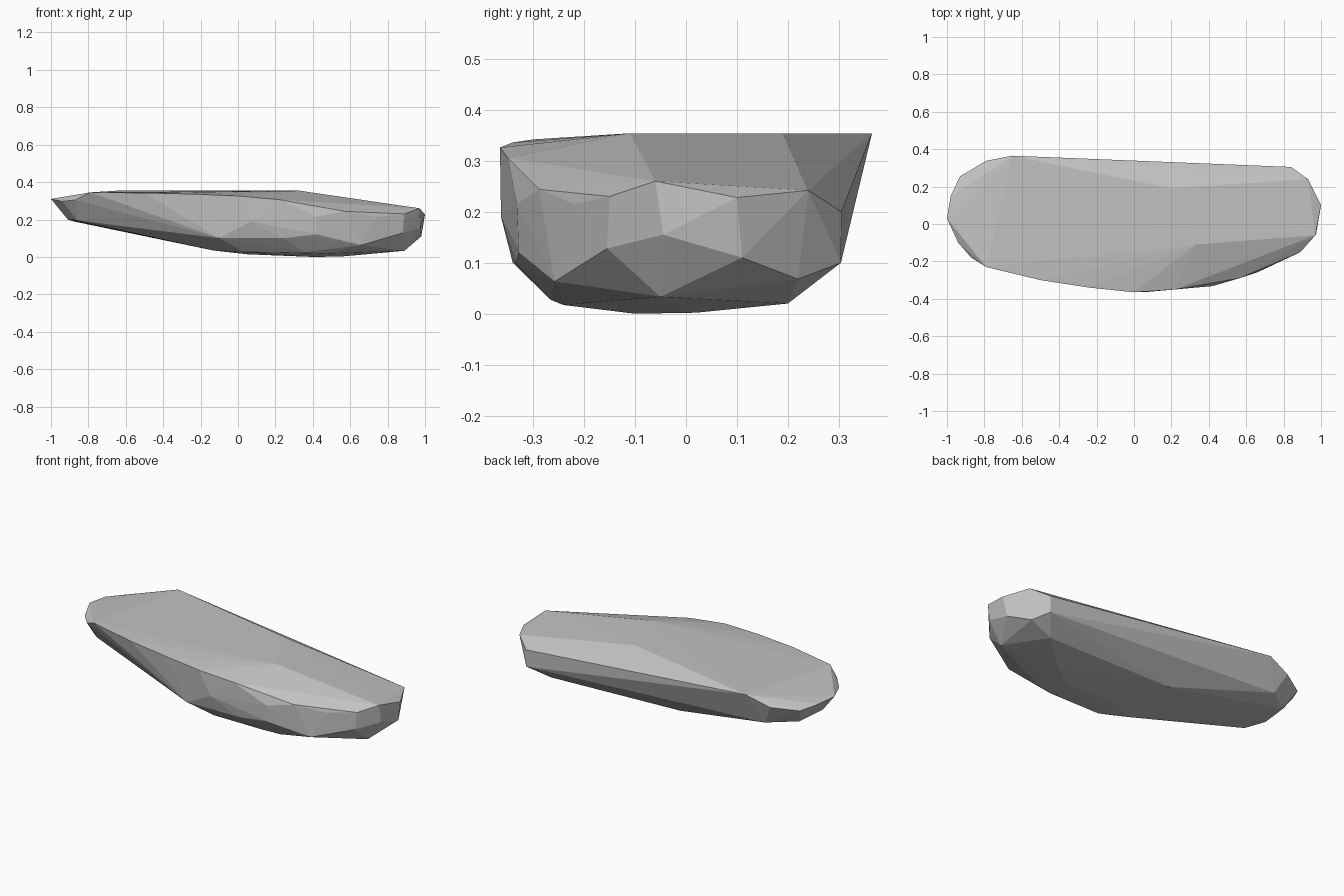
import bpy
import bmesh

# Remove the default cube
default_cube = bpy.data.objects.get("Cube")
if default_cube:
    bpy.data.objects.remove(default_cube, do_unlink=True)


def make_material(name, colour):
    material = bpy.data.materials.new(name)
    material.use_nodes = True
    material.diffuse_color = colour
    material.node_tree.nodes["Principled BSDF"].inputs["Base Color"].default_value = colour
    return material


def faceted_stone(name, corner_groups, material):
    """Wrap flat facets tightly around groups of chiselled corners."""
    bm = bmesh.new()
    for group in corner_groups:
        for corner in group:
            bm.verts.new(corner)
    hull = bmesh.ops.convex_hull(bm, input=bm.verts)
    unused = {v for v in hull["geom_interior"] + hull["geom_unused"]
              if isinstance(v, bmesh.types.BMVert)}
    bmesh.ops.delete(bm, geom=list(unused), context="VERTS")
    bmesh.ops.recalc_face_normals(bm, faces=bm.faces)

    mesh = bpy.data.meshes.new(name)
    bm.to_mesh(mesh)
    bm.free()
    mesh.materials.append(material)
    stone = bpy.data.objects.new(name, mesh)
    bpy.context.collection.objects.link(stone)
    return stone


# Nearly level upper face, dipping along its front edge
top_face = [(-.65, .365, .354), (.2, .19, .354), (.33, -.11, .354), (-.79, -.23, .345),
            (-.5, -.3, .342), (-.24, -.34, .336), (0, -.365, .326), (.22, -.35, .306)]

# Thin raised end, drooping towards the back
thin_end = [(-.79, .338, .305), (-.93, .255, .29), (-.98, .15, .305), (-1, .03, .31),
            (-.94, -.1, .297), (-.87, -.18, .305)]

# Undercut below the thin end
thin_end_undercut = [(-.86, -.105, .195), (-.91, .01, .2), (-.88, .19, .19), (-.73, .3, .185)]

# Rim of the thick end
thick_rim = [(.57, -.288, .244), (.42, -.332, .215), (.74, -.22, .215), (.89, -.15, .23),
             (.97, -.06, .26), (1, .1, .228), (.93, .24, .242), (.84, .305, .2)]

# Belt of facets below the rim
lower_belt = [(.07, -.363, .19), (-.1, -.34, .1), (.24, -.335, .1), (.42, -.328, .12),
              (.64, -.262, .15), (.66, -.258, .063), (.74, -.215, .095), (.88, -.155, .128),
              (.975, -.045, .155), (.98, .11, .11), (.9, .22, .068), (.84, .304, .1)]

# Rounded underside
underside = [(-.13, -.2, .034), (.03, -.265, .027), (.36, -.265, .027), (.45, -.24, .017),
             (.89, -.05, .033), (.75, .2, .02), (-.09, .18, .038),
             (.05, -.1, .014), (.4, -.1, 0), (.55, .02, .002)]

grey_stone = make_material("grey_stone", (.54, .54, .54, 1))
faceted_stone("rock_slab", [top_face, thin_end, thin_end_undercut, thick_rim,
                            lower_belt, underside], grey_stone)
